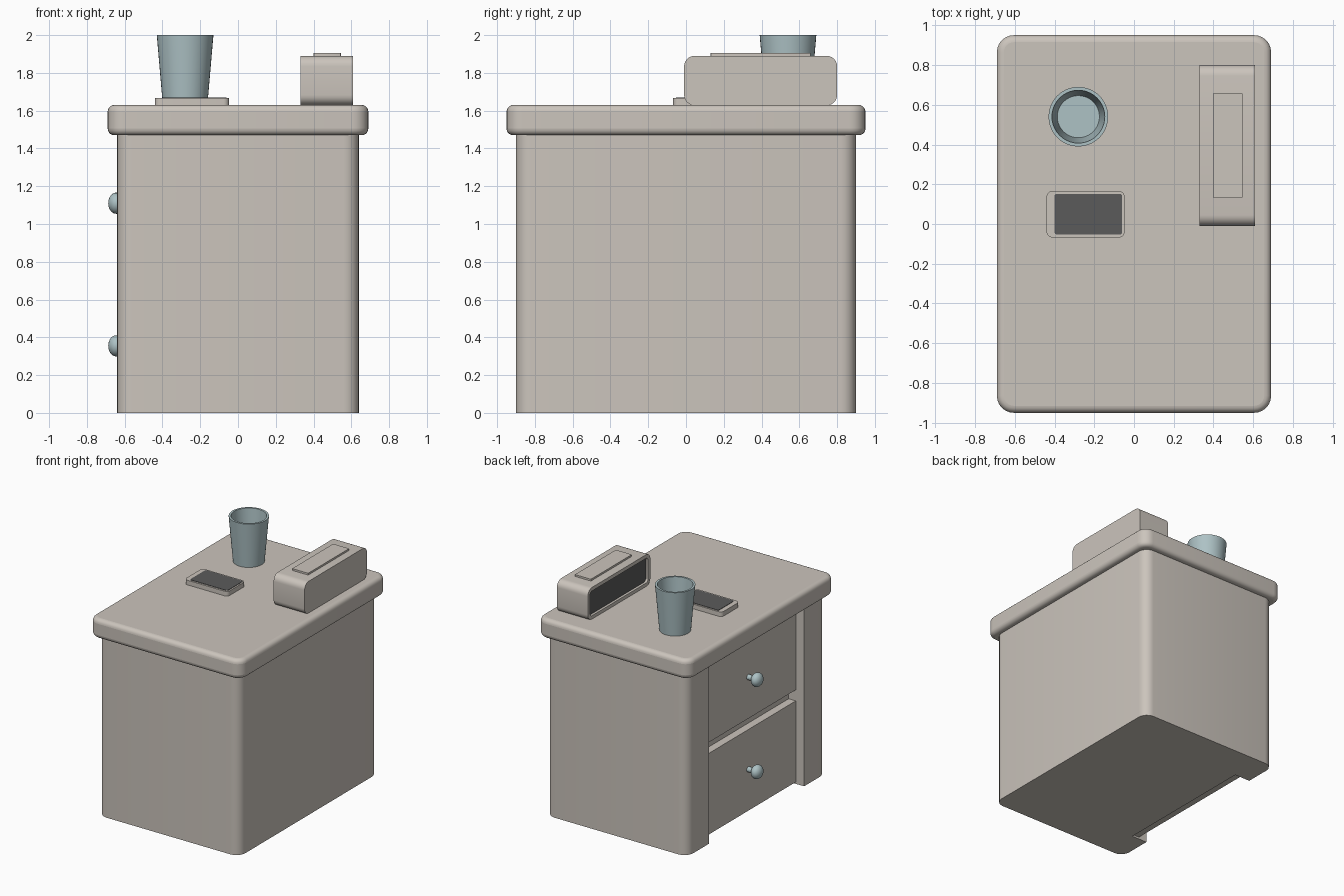
import bpy, bmesh, math
from mathutils import Vector

if "Cube" in bpy.data.objects:
    bpy.data.objects.remove(bpy.data.objects["Cube"])


def material(name, rgb):
    m = bpy.data.materials.new(name)
    m.diffuse_color = (*rgb, 1)
    m.use_nodes = True
    m.node_tree.nodes["Principled BSDF"].inputs["Base Color"].default_value = m.diffuse_color
    return m


CREAM = material("warm_grey", (0.60, 0.555, 0.505))
TEAL = material("pale_teal", (0.42, 0.54, 0.56))
DARK = material("dark_grey", (0.105, 0.105, 0.105))


def finish(name, bm, *mats, bevel=0):
    bmesh.ops.recalc_face_normals(bm, faces=bm.faces)
    me = bpy.data.meshes.new(name)
    bm.to_mesh(me)
    bm.free()
    ob = bpy.data.objects.new(name, me)
    bpy.context.collection.objects.link(ob)
    for m in mats:
        me.materials.append(m)
    bpy.ops.object.select_all(action='DESELECT')
    ob.select_set(True)
    bpy.context.view_layer.objects.active = ob
    if bevel:
        b = ob.modifiers.new("Bevel", 'BEVEL')
        b.width, b.segments, b.limit_method = bevel, 5, 'ANGLE'
        b.angle_limit = math.radians(50)
    bpy.ops.object.shade_smooth_by_angle(angle=math.radians(35))
    return ob


def rounded(u0, u1, v0, v1, r, n=6):
    """Rounded rectangle outline, counter-clockwise from the high-u, high-v corner."""
    pts = []
    for k, (u, v) in enumerate([(u1 - r, v1 - r), (u0 + r, v1 - r), (u0 + r, v0 + r), (u1 - r, v0 + r)]):
        for i in range(n + 1):
            a = math.pi / 2 * (k + i / n)
            pts.append((u + r * math.cos(a), v + r * math.sin(a)))
    return pts


def prism(pts, lo, hi, axis='z'):
    bm = bmesh.new()
    at = (lambda u, v, w: (u, v, w)) if axis == 'z' else (lambda u, v, w: (w, u, v))
    f = bm.faces.new([bm.verts.new(at(u, v, lo)) for u, v in pts])
    ext = bmesh.ops.extrude_face_region(bm, geom=[f])['geom']
    d = Vector(at(0, 0, hi - lo))
    bmesh.ops.translate(bm, vec=d, verts=[g for g in ext if isinstance(g, bmesh.types.BMVert)])
    bmesh.ops.recalc_face_normals(bm, faces=bm.faces)
    return bm


def lathe(profile, origin, axis='z', n=40):
    bm = bmesh.new()
    o = Vector(origin)
    if axis == 'z':
        vs = [bm.verts.new(o + Vector((r, 0, h))) for r, h in profile]
        ax = (0, 0, 1)
    else:
        vs = [bm.verts.new(o + Vector((h, 0, r))) for r, h in profile]
        ax = (1, 0, 0)
    es = [bm.edges.new(p) for p in zip(vs, vs[1:])]
    bmesh.ops.spin(bm, geom=vs + es, cent=o, axis=ax, angle=2 * math.pi, steps=n)
    bmesh.ops.remove_doubles(bm, verts=bm.verts, dist=1e-5)
    return bm


# Cabinet body with a full-height drawer recess on the left side
out = rounded(-0.64, 0.64, -0.90, 0.90, 0.08)
notch = [(-0.64, 0.615), (-0.50, 0.615), (-0.50, -0.615), (-0.64, -0.615)]
finish("cabinet_body", prism(out[:14] + notch + out[14:], 0, 1.48), CREAM)

# Table top
finish("table_top", prism(rounded(-0.69, 0.69, -0.95, 0.95, 0.085), 1.47, 1.63), CREAM, bevel=0.035)

# Drawers and mushroom knobs
knob_profile = [(0.0, 0.10), (0.022, 0.10), (0.022, 0.02)] + [
    (0.056 * math.cos(a), -0.042 * math.sin(a)) for a in
    [math.radians(-50 + 140 * i / 12) for i in range(12)]] + [(0, -0.042)]
for name, z0, z1, zk in (("lower", 0.015, 0.68, 0.355), ("upper", 0.77, 1.47, 1.11)):
    face = [(-0.565, -0.614), (-0.49, -0.614), (-0.49, 0.614), (-0.565, 0.614)]
    finish(name + "_drawer", prism(face, z0, z1), CREAM)
    finish(name + "_knob", lathe(knob_profile, (-0.645, 0, zk), 'x', 24), TEAL)

# Drinking cup
cup = [(0, 0), (0.118, 0), (0.150, 0.37), (0.133, 0.37), (0.106, 0.03), (0, 0.03)]
finish("cup", lathe(cup, (-0.28, 0.54, 1.63)), TEAL)

# Clock case with recessed dark display facing left
bm = prism(rounded(-0.01, 0.80, 1.628, 1.89, 0.055), 0.33, 0.61, 'x')
face = min(bm.faces, key=lambda f: f.calc_center_median().x)
bmesh.ops.inset_region(bm, faces=[face], thickness=0.03)
new = bmesh.ops.extrude_discrete_faces(bm, faces=[face])['faces'][0]
bmesh.ops.translate(bm, vec=(0.02, 0, 0), verts=new.verts)
new.material_index = 1
finish("clock_case", bm, CREAM, DARK)
finish("clock_button", prism(rounded(0.40, 0.545, 0.13, 0.66, 0.004, 2), 1.88, 1.905), CREAM)

# Phone with dark screen plate
finish("phone_body", prism(rounded(-0.44, -0.047, -0.068, 0.166, 0.03), 1.628, 1.668), CREAM)
finish("phone_screen", prism(rounded(-0.40, -0.06, -0.053, 0.152, 0.012), 1.664, 1.671), DARK)
